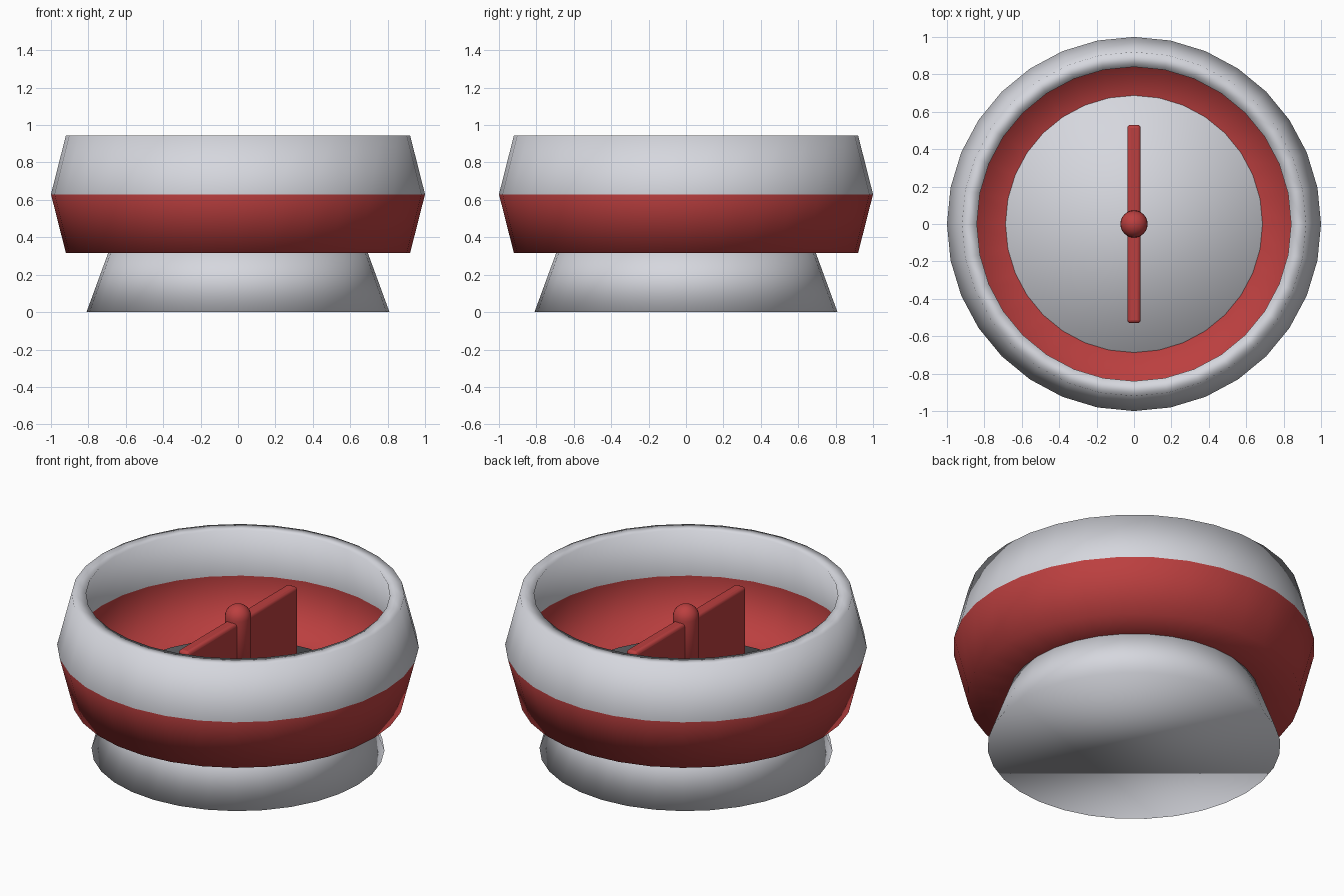
import bpy, bmesh, math

if "Cube" in bpy.data.objects:
    bpy.data.objects.remove(bpy.data.objects["Cube"])


def material(name, rgb):
    m = bpy.data.materials.new(name)
    m.diffuse_color = (*rgb, 1)
    m.use_nodes = True
    m.node_tree.nodes["Principled BSDF"].inputs["Base Color"].default_value = m.diffuse_color
    return m


GREY = material("light grey", (0.67, 0.68, 0.73))
RED = material("red", (0.50, 0.05, 0.05))


def lathe(name, profile, mats, rule=None, segments=32):
    """Spin (radius, z) points round the z axis; radius 0 makes a pole."""
    bm = bmesh.new()
    rings = []
    for r, z in profile:
        n = 1 if r == 0 else segments
        rings.append([bm.verts.new((r * math.cos(2 * math.pi * i / segments),
                                    r * math.sin(2 * math.pi * i / segments), z))
                      for i in range(n)])
    for a, b in zip(rings, rings[1:]):
        for i in range(segments):
            j = (i + 1) % segments
            quad = [a[i % len(a)], a[j % len(a)], b[j % len(b)], b[i % len(b)]]
            bm.faces.new(list(dict.fromkeys(quad)))
    # close open flat ends
    for ring, flip in ((rings[0], True), (rings[-1], False)):
        if len(ring) > 1:
            bm.faces.new(ring[::-1] if flip else ring)
    bmesh.ops.recalc_face_normals(bm, faces=bm.faces)
    for f in bm.faces:
        f.smooth = True
        if rule:
            f.material_index = rule(f.calc_center_median())
    mesh = bpy.data.meshes.new(name)
    bm.to_mesh(mesh)
    bm.free()
    for m in mats:
        mesh.materials.append(m)
    obj = bpy.data.objects.new(name, mesh)
    bpy.context.collection.objects.link(obj)
    return obj


# Flared foot, its top shows as the disc inside the bowl
lathe("foot", [(0.81, 0), (0.68, 0.355)], [GREY])

# Bulging bowl with a thick wall: red lower half, grey upper half
lathe("bowl", [(0.60, 0.315), (0.92, 0.315), (1.0, 0.63), (0.92, 0.945),
               (0.84, 0.945), (0.92, 0.63), (0.84, 0.335), (0.60, 0.335)],
      [RED, GREY], lambda c: 1 if c.z > 0.64 else 0)

# Centre post with a domed top
R = 0.073
dome = [(R * math.cos(t * math.pi / 12), 0.81 + R * math.sin(t * math.pi / 12))
        for t in range(6)]
lathe("centre_post", [(R, 0.32)] + dome + [(0, 0.81 + R)], [RED], segments=24)

# Upright blade across the bowl, softened edges
bpy.ops.mesh.primitive_cube_add(size=1, location=(0, 0, 0.565))
blade = bpy.context.object
blade.name = "blade"
blade.scale = (0.072, 1.06, 0.47)
bpy.ops.object.transform_apply(location=False, rotation=False, scale=True)
blade.data.materials.append(RED)
bevel = blade.modifiers.new("soft edges", 'BEVEL')
bevel.width = 0.018
bevel.segments = 3
bpy.ops.object.shade_smooth_by_angle(angle=math.radians(35))
